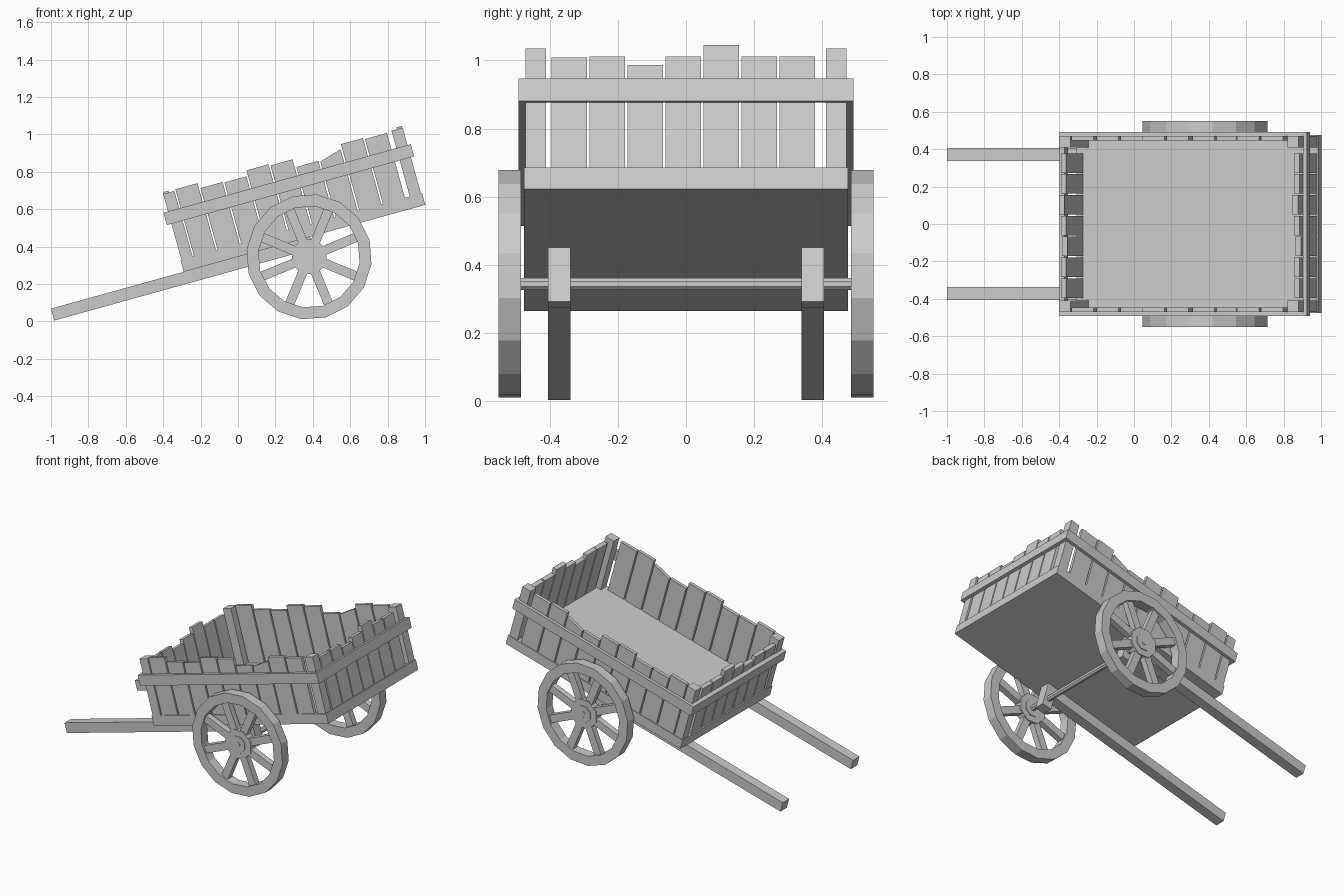
import bpy, bmesh
from math import radians, cos, sin, pi
from mathutils import Matrix, Vector

if "Cube" in bpy.data.objects:
    bpy.data.objects.remove(bpy.data.objects["Cube"])

# Cart body frame: tilted about y, origin at the lower rear edge of the bed
TILT = Matrix.Translation((-0.29, 0, 0.265)) @ Matrix.Rotation(radians(-15.5), 4, 'Y')


def finish(name, bm, matrix=Matrix.Identity(4)):
    bmesh.ops.recalc_face_normals(bm, faces=bm.faces[:])
    me = bpy.data.meshes.new(name)
    bm.to_mesh(me)
    bm.free()
    ob = bpy.data.objects.new(name, me)
    ob.matrix_world = matrix
    bpy.context.collection.objects.link(ob)
    return ob


def add_box(bm, x, y, z, slope=0.0):
    """Box from (min, max) ranges; slope raises the top at the max-x end."""
    c = Vector((sum(x) / 2, sum(y) / 2, sum(z) / 2))
    s = Vector((x[1] - x[0], y[1] - y[0], z[1] - z[0]))
    verts = bmesh.ops.create_cube(bm, size=1, matrix=Matrix.Translation(c) @ Matrix.Diagonal((*s, 1)))['verts']
    for v in verts:
        if v.co.z > c.z and v.co.x > c.x:
            v.co.z += slope


def box(name, x, y, z):
    bm = bmesh.new()
    add_box(bm, x, y, z)
    return finish(name, bm, TILT)


def add_disc(bm, radius, y0, y1, sides=8):
    """Cylinder along y with flats at top and bottom."""
    m = (Matrix.Translation((0, (y0 + y1) / 2, 0)) @ Matrix.Rotation(pi / 2, 4, 'X')
         @ Matrix.Rotation(pi / sides, 4, 'Z'))
    bmesh.ops.create_cone(bm, cap_ends=True, segments=sides, radius1=radius,
                          radius2=radius, depth=abs(y1 - y0), matrix=m)


# Bed floor
box("bed_floor", (0, 1.34), (-0.475, 0.475), (0, 0.065))

# Side planks with uneven tops
SIDE_TOPS = [.437, .407, .402, .433, .424, .379, .373, .433, .425]
END_TOPS = [.402, .405, .38, .405, .44, .405, .405]
for label, s in (("front", -1), ("back", 1)):
    bm = bmesh.new()
    for i, top in enumerate(SIDE_TOPS):
        u = 0.075 + i * 0.131
        add_box(bm, (u, u + 0.122), sorted((s * 0.447, s * 0.47)), (0.06, top),
                0.034 if i == 6 else 0)
    finish(label + "_side_planks", bm, TILT)
    box(label + "_side_rail", (-0.02, 1.352), sorted((s * 0.47, s * 0.491)), (0.265, 0.333))

    # Corner posts
    for end, u in (("rear", 0.005), ("nose", 1.272)):
        box(f"{label}_{end}_corner_post", (u, u + 0.062), sorted((s * 0.41, s * 0.47)), (0.06, 0.43))

    # Pull shafts and axle brackets
    y = sorted((s * 0.338, s * 0.405))
    box(label + "_shaft", (-0.737, 0.64), y, (-0.066, 0))
    box(label + "_axle_bracket", (0.633, 0.70), y, (-0.165, 0.005))

# End planks and rails
for end, u, r in (("rear", (0.008, 0.036), (-0.02, 0.008)), ("nose", (1.302, 1.332), (1.332, 1.352))):
    bm = bmesh.new()
    for i, top in enumerate(END_TOPS):
        y = -0.395 + i * 0.1115
        add_box(bm, u, (y, y + 0.104), (0.06, top))
    finish(end + "_end_planks", bm, TILT)
    box(end + "_end_rail", r, (-0.491, 0.491), (0.265, 0.333))

# Wheels: 16-sided rim, eight spokes, stepped octagonal hub
CENTRE = Matrix.Translation((0.38, 0, 0.345))
for label, s in (("front", -1), ("back", 1)):
    mid = s * 0.5165
    bm = bmesh.new()
    rings = []
    for k in range(16):
        a = radians(15.5 + 22.5 * k)
        rings.append([bm.verts.new((r * cos(a), mid + dy, r * sin(a)))
                      for r, dy in ((.336, -.033), (.336, .033), (.272, .033), (.272, -.033))])
    for k in range(16):
        p, q = rings[k], rings[(k + 1) % 16]
        for j in range(4):
            n = (j + 1) % 4
            bm.faces.new((p[j], p[n], q[n], q[j]))
    finish(label + "_wheel_rim", bm, CENTRE)

    bm = bmesh.new()
    for k in range(8):
        spoke = bmesh.new()
        add_box(spoke, (0.06, 0.28), (mid - 0.02, mid + 0.02), (-0.025, 0.025))
        spoke.transform(Matrix.Rotation(radians(22.5 + 45 * k), 4, 'Y'))
        tmp = bpy.data.meshes.new("spoke")
        spoke.to_mesh(tmp)
        spoke.free()
        bm.from_mesh(tmp)
        bpy.data.meshes.remove(tmp)
    finish(label + "_wheel_spokes", bm, CENTRE)

    bm = bmesh.new()
    add_disc(bm, 0.1, mid - 0.026, mid + 0.026)
    add_disc(bm, 0.057, mid - 0.031, mid + 0.031)
    finish(label + "_wheel_hub", bm, CENTRE)

# Axle
bm = bmesh.new()
add_disc(bm, 0.019, -0.55, 0.55)
finish("axle", bm, CENTRE)
